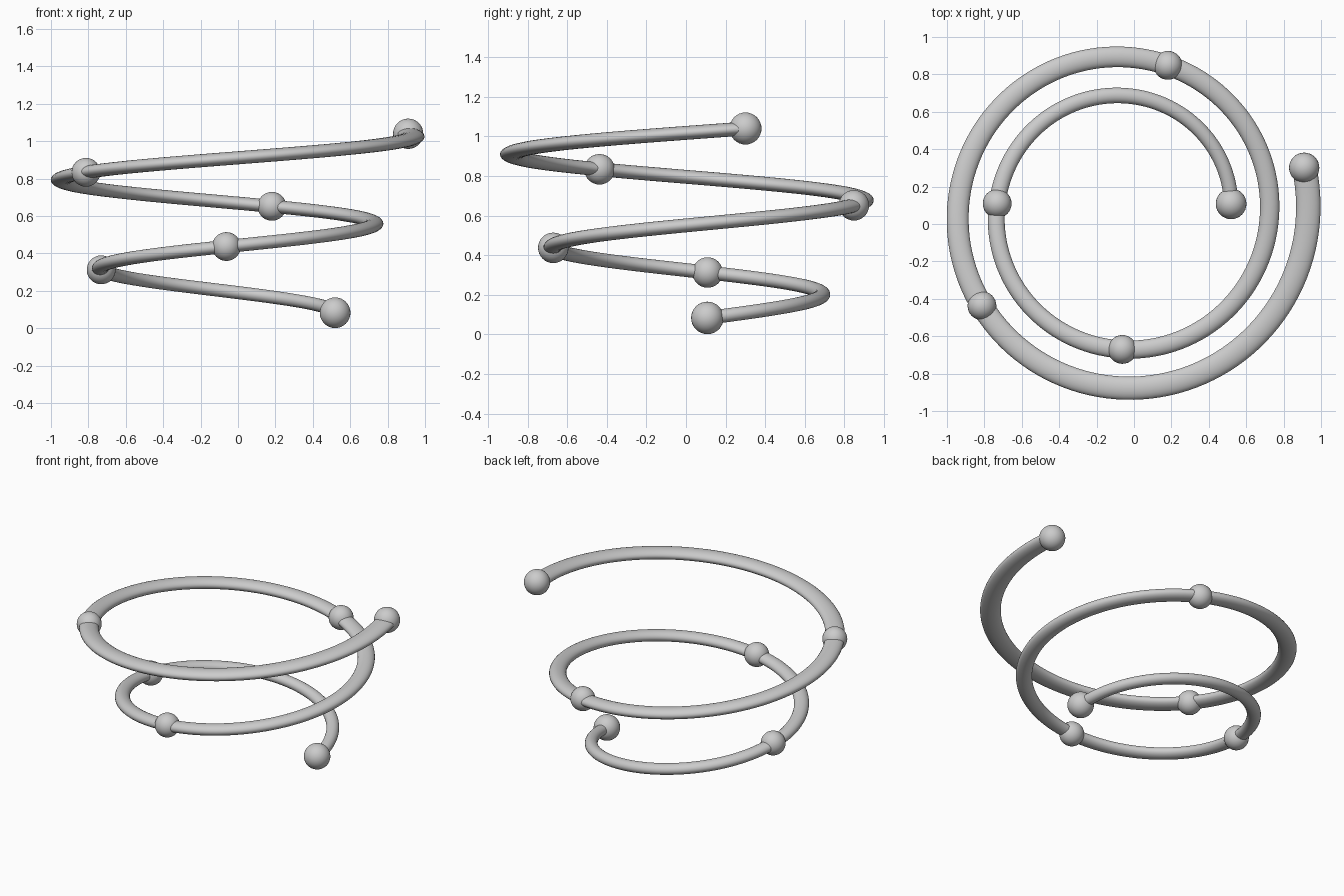
import bpy, bmesh
from math import sin, cos, radians, tau

if "Cube" in bpy.data.objects:
    bpy.data.objects.remove(bpy.data.objects["Cube"])

CENTRE = (-0.057, 0.0595)
START, END = 4.8, 734.0          # degrees swept by the coil
RINGS, SIDES = 260, 24


def coil(deg):
    """Radius and height of the coil's centreline."""
    u = (deg - START) / (END - START)
    radius = 0.5755 + 0.2065 * deg / 360
    height = 0.083 + 0.957 * u + 0.028 * u * (1 - u)
    return radius, height


def polar(radius, deg, z):
    a = radians(deg)
    return (CENTRE[0] + radius * cos(a), CENTRE[1] + radius * sin(a), z)


# Coil wire: constant height, widening radially with the coil
bm = bmesh.new()
rings = []
for i in range(RINGS + 1):
    deg = START + (END - START) * i / RINGS
    r, z = coil(deg)
    half = 0.066 * r
    rings.append([bm.verts.new(polar(r + half * cos(tau * k / SIDES), deg,
                                     z + 0.035 * sin(tau * k / SIDES)))
                  for k in range(SIDES)])
for a, b in zip(rings, rings[1:]):
    for k in range(SIDES):
        n = (k + 1) % SIDES
        bm.faces.new((a[k], a[n], b[n], b[k]))
bm.faces.new(rings[0])
bm.faces.new(rings[-1])
bmesh.ops.recalc_face_normals(bm, faces=bm.faces)
for f in bm.faces:
    f.smooth = len(f.verts) == 4
mesh = bpy.data.meshes.new("spiral_wire")
bm.to_mesh(mesh)
bm.free()
bpy.context.collection.objects.link(bpy.data.objects.new("spiral_wire", mesh))

# Beads threaded on the wire, slightly larger at both ends
beads = [(START, 0.082), (175.8, 0.077), (269.6, 0.077),
         (433.2, 0.077), (573.3, 0.077), (END, 0.081)]
for i, (deg, size) in enumerate(beads):
    r, z = coil(deg)
    bpy.ops.mesh.primitive_uv_sphere_add(segments=32, ring_count=16, radius=size,
                                         location=polar(r, deg, z))
    bpy.context.object.name = f"bead_{i + 1}"
    bpy.ops.object.shade_smooth()
